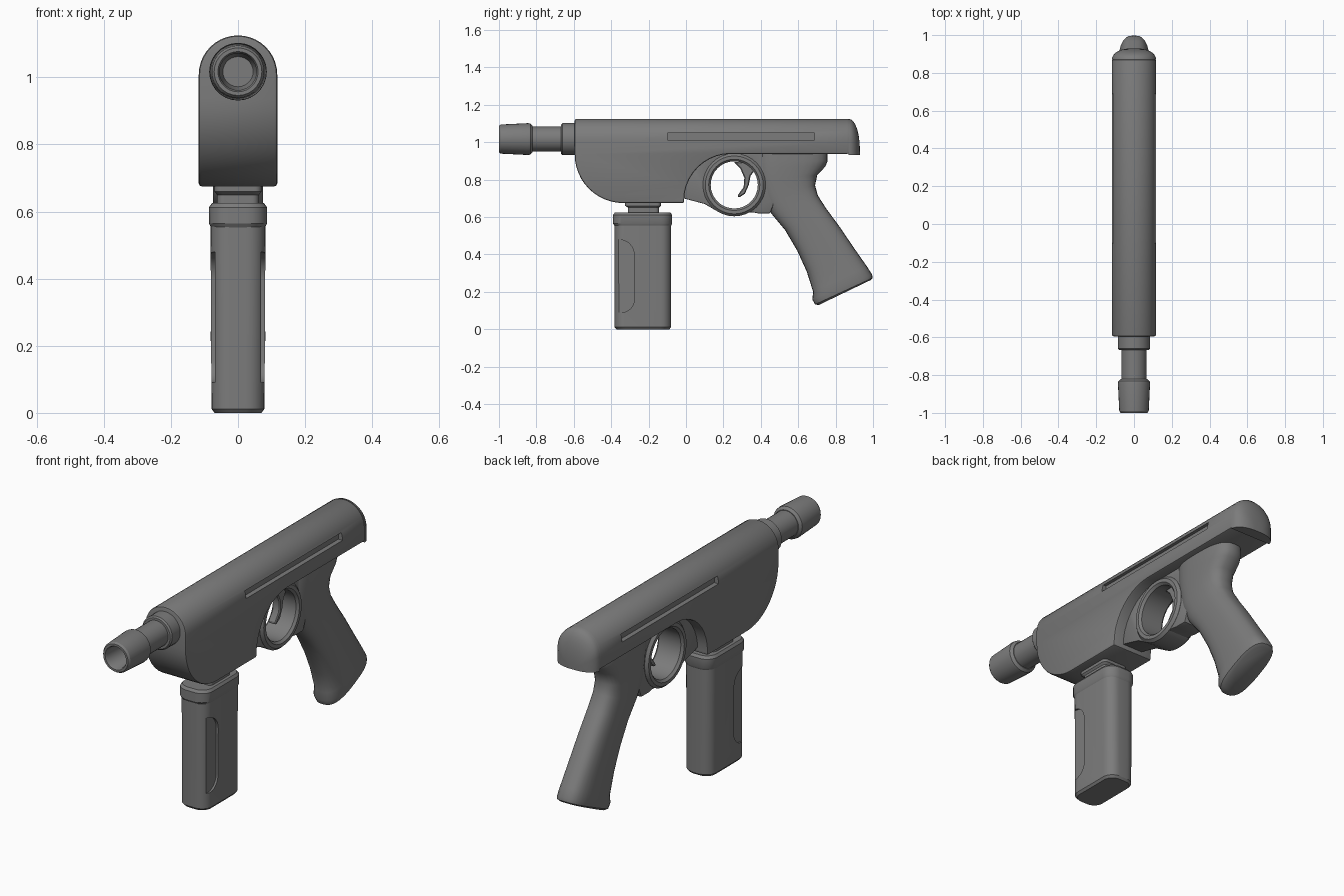
import bpy, bmesh, math
from mathutils import Vector

if "Cube" in bpy.data.objects:
    bpy.data.objects.remove(bpy.data.objects["Cube"])

grey = bpy.data.materials.new("gunmetal grey")
grey.diffuse_color = (0.2, 0.2, 0.2, 1)
grey.use_nodes = True
grey.node_tree.nodes["Principled BSDF"].inputs["Base Color"].default_value = grey.diffuse_color


def finish(ob, angle=32):
    bpy.ops.object.select_all(action='DESELECT')
    ob.select_set(True)
    bpy.context.view_layer.objects.active = ob
    for m in list(ob.modifiers):
        bpy.ops.object.modifier_apply(modifier=m.name)
    bpy.ops.object.shade_smooth_by_angle(angle=math.radians(angle))


def loft(name, rings):
    """Skin closed rings of equal length and cap both ends."""
    bm = bmesh.new()
    vs = [[bm.verts.new(p) for p in r] for r in rings]
    n = len(vs[0])
    for a, b in zip(vs, vs[1:]):
        for i in range(n):
            bm.faces.new((a[i], a[(i + 1) % n], b[(i + 1) % n], b[i]))
    bm.faces.new(vs[0])
    bm.faces.new(vs[-1])
    bmesh.ops.recalc_face_normals(bm, faces=bm.faces)
    me = bpy.data.meshes.new(name)
    bm.to_mesh(me)
    bm.free()
    me.materials.append(grey)
    ob = bpy.data.objects.new(name, me)
    bpy.context.collection.objects.link(ob)
    return ob


def plate(name, prof, x0, x1):
    """Extrude a (y, z) profile along x."""
    return loft(name, [[(x, y, z) for y, z in prof] for x in (x0, x1)])


def arc(cy, cz, ry, rz, a0, a1, n):
    return [(cy + ry * math.cos(math.radians(a0 + (a1 - a0) * i / n)),
             cz + rz * math.sin(math.radians(a0 + (a1 - a0) * i / n))) for i in range(n + 1)]


def lathe(name, prof, cy, cz, axis, n=28, closed=False):
    """Spin (radius, offset) points about the y or x axis."""
    bm = bmesh.new()
    rows = []
    for r, o in prof:
        row = []
        for i in range(n):
            a = 2 * math.pi * i / n
            c, s = r * math.cos(a), r * math.sin(a)
            row.append(bm.verts.new((c, o, cz + s) if axis == 'y' else (o, cy + c, cz + s)))
        rows.append(row)
    pairs = list(zip(rows, rows[1:])) + ([(rows[-1], rows[0])] if closed else [])
    for a, b in pairs:
        for i in range(n):
            bm.faces.new((a[i], a[(i + 1) % n], b[(i + 1) % n], b[i]))
    if not closed:
        bm.faces.new(rows[0])
        bm.faces.new(rows[-1])
    bmesh.ops.recalc_face_normals(bm, faces=bm.faces)
    me = bpy.data.meshes.new(name)
    bm.to_mesh(me)
    bm.free()
    me.materials.append(grey)
    ob = bpy.data.objects.new(name, me)
    bpy.context.collection.objects.link(ob)
    return ob


def cut(ob, cutter, op='DIFFERENCE'):
    m = ob.modifiers.new("cut", 'BOOLEAN')
    m.object, m.operation, m.solver = cutter, op, 'EXACT'
    bpy.context.view_layer.objects.active = ob
    bpy.ops.object.modifier_apply(modifier=m.name)
    bpy.data.objects.remove(cutter)


def bevel(ob, w, seg=1, angle=40):
    m = ob.modifiers.new("bevel", 'BEVEL')
    m.width, m.segments, m.limit_method = w, seg, 'ANGLE'
    m.angle_limit = math.radians(angle)


# Receiver: side profile trimmed by a round-topped cross-section
W, TOP = 0.117, 1.125
prof = [(0.872, 1.2), (-0.595, 1.2)]
prof += arc(-0.335, 0.935, 0.26, 0.26, 180, 270, 12)
prof += [(-0.01, 0.675)] + arc(0.24, 0.69, 0.25, 0.248, 180, 90, 10) + [(0.872, 0.938)]
receiver = plate("receiver", prof, -0.2, 0.2)
dome = arc(0, TOP - W, W, W, 0, 180, 20)
section = dome + [(-W, 0.5), (W, 0.5)]
cut(receiver, loft("trim", [[(x, y, z) for x, z in section] for y in (-1, 1.2)]), 'INTERSECT')
bevel(receiver, 0.009, 2)
finish(receiver, 30)
for s in (-1, 1):
    slot = [(-0.1, 1.012), (0.688, 1.012), (0.688, 1.05), (-0.1, 1.05)]
    cut(receiver, plate("slot", slot, s * 0.092, s * 0.16))
finish(receiver, 30)

# Domed rear cap
rings = []
for deg in (0, 12, 25, 38, 50, 62, 73, 82):
    c, s = math.cos(math.radians(deg)), math.sin(math.radians(deg))
    rings.append([(x * c ** 0.8, 0.87 + 0.06 * s, 0.932 + (z - 0.932) * c ** 0.8)
                  for x, z in dome + [(-W, 0.932), (W, 0.932)]])
finish(loft("rear_cap", rings), 40)

# Barrel, collar and hollow muzzle
BZ = 1.017
finish(lathe("barrel_collar", [(0.079, -0.667), (0.086, -0.66), (0.086, -0.58)], 0, BZ, 'y'))
finish(lathe("barrel", [(0.067, -0.84), (0.067, -0.65)], 0, BZ, 'y'))
finish(lathe("muzzle", [(0.045, -0.84), (0.055, -0.88), (0.055, -0.99), (0.06, -1.0), (0.071, -1.0),
                        (0.078, -0.99), (0.085, -0.845), (0.083, -0.832), (0.07, -0.82),
                        (0.05, -0.82)], 0, BZ, 'y'))


def rounded(y0, y1, hx, r, z):
    """Rounded rectangle ring in the horizontal plane."""
    pts = []
    for sx, sy, a0 in ((1, 1, 0), (-1, 1, 90), (-1, -1, 180), (1, -1, 270)):
        cx, cy = sx * (hx - r), (y1 - r if sy > 0 else y0 + r)
        pts += [(x, y, z) for x, y in arc(cx, cy, r, r, a0, a0 + 90, 6)]
    return pts


# Magazine with thumb recesses, collar and neck
mag = loft("magazine", [rounded(-0.372, -0.088, 0.07, 0.05, 0), rounded(-0.382, -0.08, 0.079, 0.055, 0.012),
                        rounded(-0.382, -0.08, 0.082, 0.055, 0.57)])
for s in (-1, 1):
    shape = [(-0.45, 0.09)] + arc(-0.345, 0.16, 0.068, 0.07, 270, 360, 6) + \
        arc(-0.36, 0.40, 0.083, 0.08, 0, 90, 6) + [(-0.45, 0.48)]
    cut(mag, plate("recess", shape, s * 0.069, s * 0.2))
finish(mag)
finish(loft("magazine_collar", [rounded(-0.382, -0.08, 0.08, 0.055, 0.553), rounded(-0.39, -0.074, 0.087, 0.06, 0.565),
                                rounded(-0.39, -0.074, 0.087, 0.06, 0.612),
                                rounded(-0.38, -0.084, 0.078, 0.055, 0.625)]))
finish(loft("magazine_neck", [rounded(-0.31, -0.145, 0.062, 0.02, 0.61), rounded(-0.31, -0.145, 0.062, 0.02, 0.65),
                              rounded(-0.325, -0.135, 0.07, 0.02, 0.66), rounded(-0.325, -0.135, 0.07, 0.02, 0.69)]))

# Frame web around the trigger opening
web = plate("frame_web", [(-0.02, 0.702), (0.1, 0.67), (0.16, 0.635), (0.25, 0.62), (0.36, 0.625),
                          (0.385, 0.62), (0.45, 0.62), (0.48, 0.7), (0.48, 0.95), (-0.02, 0.95)], -0.06, 0.06)
cut(web, lathe("hole", [(0.14, -0.2), (0.14, 0.2)], 0.252, 0.772, 'x', 32))
bevel(web, 0.01, 2)
finish(web)

# Trigger guard ring
G = 0.075
finish(lathe("trigger_guard", [(0.126, -G + 0.012), (0.137, -G), (0.155, -G), (0.168, -G + 0.014),
                               (0.168, G - 0.014), (0.155, G), (0.137, G), (0.126, G - 0.012)],
             0.258, 0.772, 'x', 32, True))

# Curved trigger
trig = plate("trigger", [(0.255, 0.895), (0.29, 0.86), (0.312, 0.81), (0.308, 0.76), (0.275, 0.715),
                         (0.282, 0.703), (0.315, 0.725), (0.335, 0.77), (0.345, 0.82), (0.375, 0.86),
                         (0.375, 0.895)], -0.022, 0.022)
bevel(trig, 0.005)
finish(trig)

# Pistol grip: front point, back point and half width of each section
grip = [(0.71, 0.13, 0.985, 0.262, 0.066), (0.69, 0.133, 0.998, 0.275, 0.078), (0.675, 0.16, 0.995, 0.293, 0.082),
        (0.68, 0.20, 0.968, 0.335, 0.08), (0.645, 0.31, 0.905, 0.425, 0.078), (0.595, 0.42, 0.82, 0.55, 0.076),
        (0.53, 0.53, 0.75, 0.645, 0.075), (0.455, 0.62, 0.705, 0.715, 0.074), (0.41, 0.70, 0.69, 0.77, 0.075),
        (0.39, 0.79, 0.702, 0.825, 0.079), (0.38, 0.86, 0.745, 0.87, 0.084), (0.38, 0.9, 0.757, 0.9, 0.085),
        (0.38, 0.945, 0.757, 0.945, 0.085)]
rings = []
for fy, fz, by, bz, hx in grip:
    f, b = Vector((0, fy, fz)), Vector((0, by, bz))
    ring = []
    for i in range(28):
        a = 2 * math.pi * i / 28
        c, s = [math.copysign(abs(v) ** 0.72, v) for v in (math.cos(a), math.sin(a))]
        ring.append((f + b) / 2 + (b - f) / 2 * c + Vector((hx * s, 0, 0)))
    rings.append(ring)
finish(loft("grip", rings), 40)
